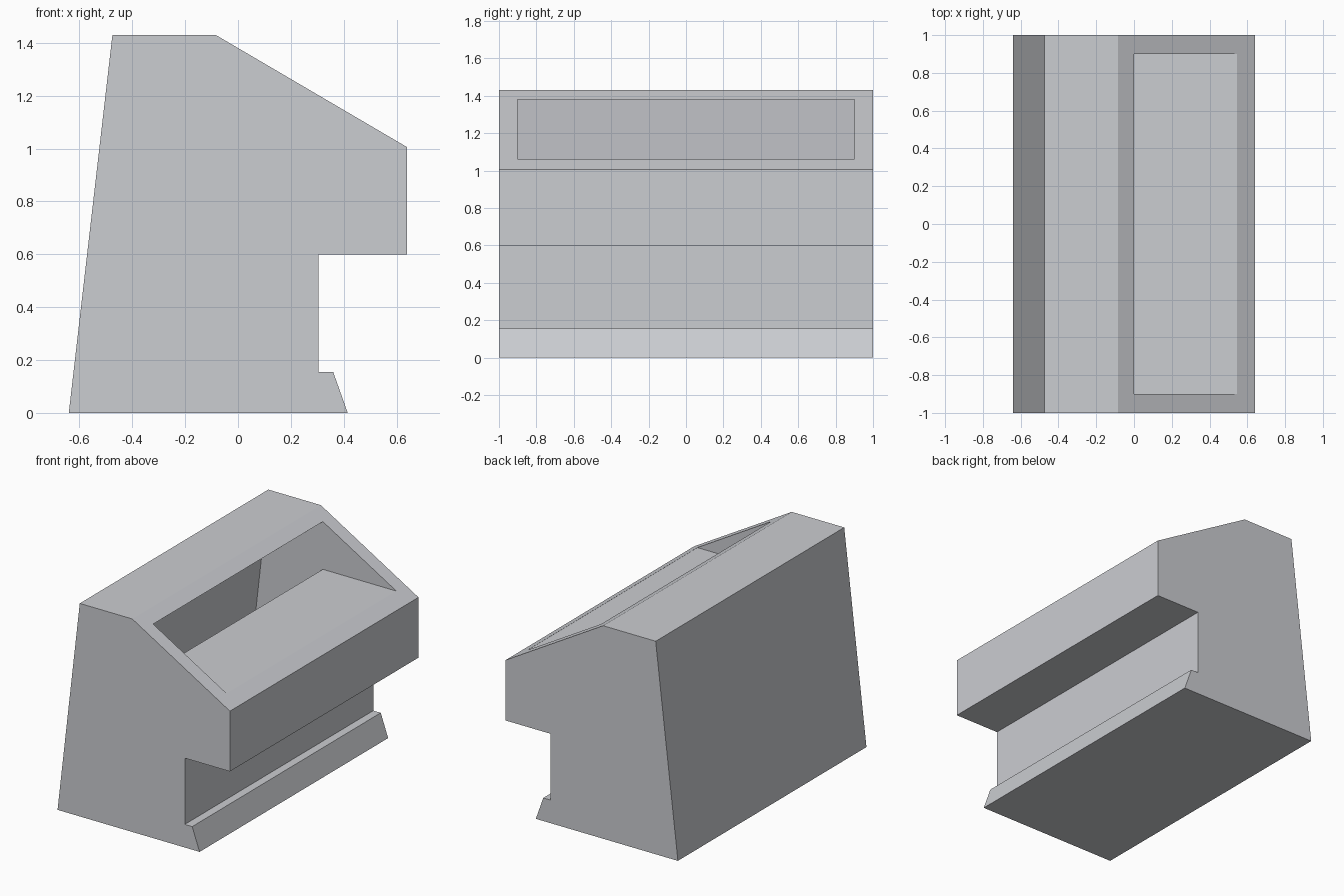
import bpy
import bmesh

# Remove the default object
default = bpy.data.objects.get("Cube")
if default:
    bpy.data.objects.remove(default, do_unlink=True)

# Single grey finish
grey = bpy.data.materials.new("light_grey")
grey.use_nodes = True
colour = (0.6, 0.61, 0.64, 1.0)
grey.diffuse_color = colour
grey.node_tree.nodes["Principled BSDF"].inputs["Base Color"].default_value = colour


def extrude_profile(name, points, half_depth):
    """Extrude an x-z profile symmetrically along y."""
    bm = bmesh.new()
    face = bm.faces.new([bm.verts.new((x, -half_depth, z)) for x, z in points])
    result = bmesh.ops.extrude_face_region(bm, geom=[face])
    moved = [v for v in result["geom"] if isinstance(v, bmesh.types.BMVert)]
    bmesh.ops.translate(bm, verts=moved, vec=(0, 2 * half_depth, 0))
    bmesh.ops.recalc_face_normals(bm, faces=bm.faces)
    mesh = bpy.data.meshes.new(name)
    bm.to_mesh(mesh)
    bm.free()
    mesh.materials.append(grey)
    obj = bpy.data.objects.new(name, mesh)
    bpy.context.collection.objects.link(obj)
    return obj


# Cabinet body: leaning back, sloped top, overhang and toe ledge
body = extrude_profile("cabinet_body", [
    (-0.64, 0), (0.415, 0), (0.36, 0.155), (0.305, 0.155), (0.305, 0.6),
    (0.64, 0.6), (0.64, 1.005), (-0.085, 1.43), (-0.475, 1.43)], 1.0)

# Sloped opening with a flat shelf, leading to a deep inner well
cutter = extrude_profile("opening_cutter", [
    (0.545, 1.06), (0.545, 1.6), (0, 1.6), (0, 1.38), (-0.414, 1.38),
    (-0.561, 0.1), (0, 0.1), (0, 1.06)], 0.9)
cutter.hide_render = True
cutter.hide_viewport = True

cut = body.modifiers.new("opening", "BOOLEAN")
cut.operation = "DIFFERENCE"
cut.solver = "EXACT"
cut.object = cutter

# Bake the cut and drop the helper
graph = bpy.context.evaluated_depsgraph_get()
cut_mesh = bpy.data.meshes.new_from_object(body.evaluated_get(graph))
body.modifiers.clear()
body.data = cut_mesh
bpy.data.objects.remove(cutter, do_unlink=True)
